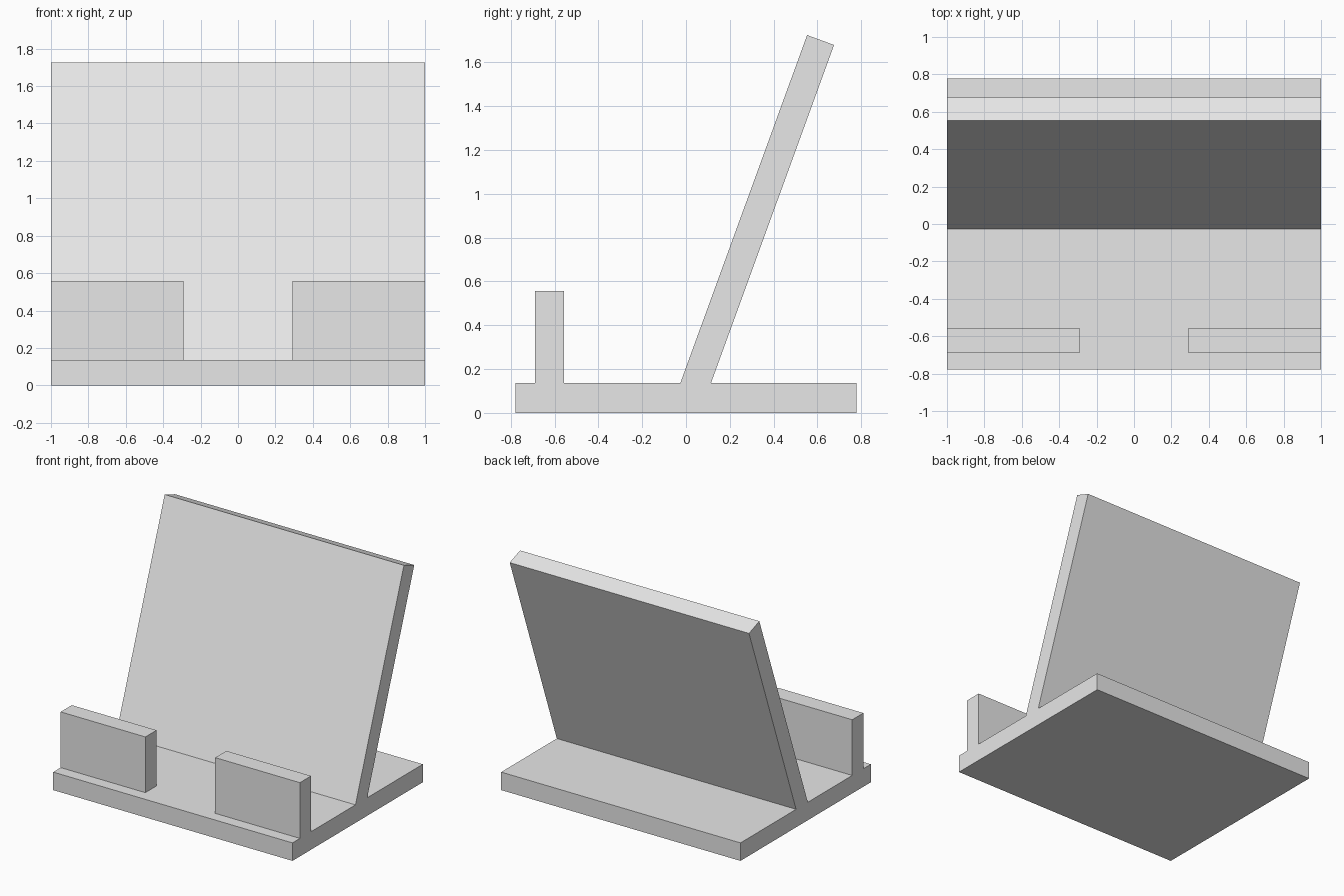
import bpy
import bmesh

cube = bpy.data.objects.get("Cube")
if cube:
    bpy.data.objects.remove(cube, do_unlink=True)

# Single plain grey material
GREY = (0.8, 0.8, 0.8, 1.0)
grey = bpy.data.materials.new("plain_grey")
grey.use_nodes = True
grey.diffuse_color = GREY
for node in grey.node_tree.nodes:
    if node.type == 'BSDF_PRINCIPLED':
        node.inputs["Base Color"].default_value = GREY


def extrude_profile(name, profile, x0, x1):
    """Sweep a (y, z) side profile from x0 to x1 into a closed solid."""
    bm = bmesh.new()
    face = bm.faces.new([bm.verts.new((x0, y, z)) for y, z in profile])
    swept = bmesh.ops.extrude_face_region(bm, geom=[face])["geom"]
    verts = [v for v in swept if isinstance(v, bmesh.types.BMVert)]
    bmesh.ops.translate(bm, verts=verts, vec=(x1 - x0, 0, 0))
    bmesh.ops.recalc_face_normals(bm, faces=bm.faces)
    mesh = bpy.data.meshes.new(name)
    bm.to_mesh(mesh)
    bm.free()
    mesh.materials.append(grey)
    obj = bpy.data.objects.new(name, mesh)
    bpy.context.scene.collection.objects.link(obj)
    return obj


def rect(y0, y1, z0, z1):
    return [(y0, z0), (y1, z0), (y1, z1), (y0, z1)]


HALF_WIDTH = 1.0
HALF_DEPTH = 0.778
BASE_TOP = 0.136
LIP_GAP = 0.292      # half the opening between the front lips

# Flat base plate
extrude_profile("base_plate", rect(-HALF_DEPTH, HALF_DEPTH, 0, BASE_TOP),
                -HALF_WIDTH, HALF_WIDTH)

# Leaning back rest, square cut at the top and level at the foot
back_profile = [(-0.026, BASE_TOP), (0.114, BASE_TOP), (0.676, 1.68), (0.553, 1.725)]
extrude_profile("back_rest", back_profile, -HALF_WIDTH, HALF_WIDTH)

# Pair of front lips with an opening between them
lip_profile = rect(-0.689, -0.556, BASE_TOP, 0.557)
for name, side in (("left_front_lip", 1), ("right_front_lip", -1)):
    x0, x1 = sorted((side * LIP_GAP, side * HALF_WIDTH))
    extrude_profile(name, lip_profile, x0, x1)
